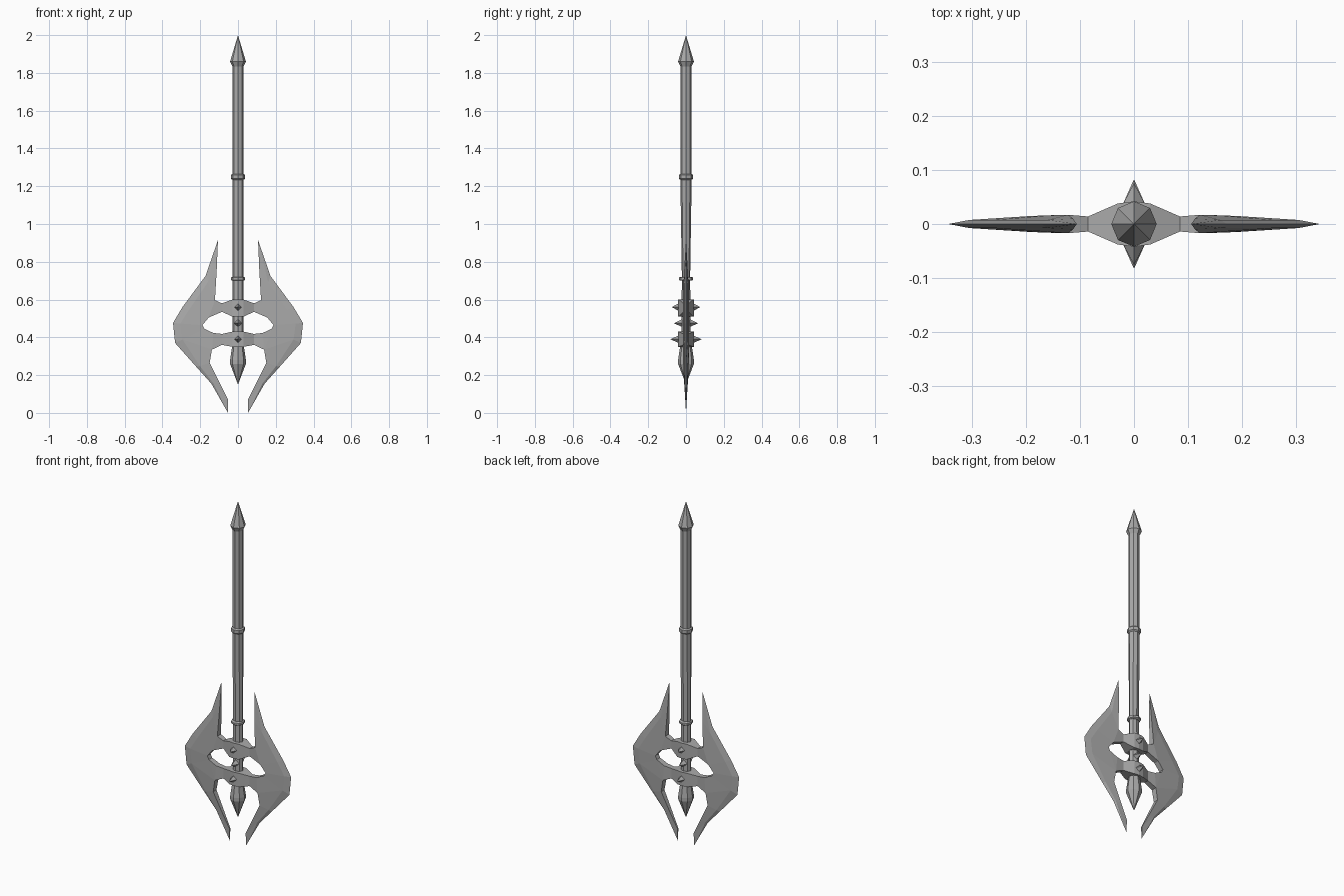
import bpy, bmesh, math

if "Cube" in bpy.data.objects:
    bpy.data.objects.remove(bpy.data.objects["Cube"], do_unlink=True)

steel = bpy.data.materials.new("grey steel")
steel.use_nodes = True
GREY = (0.4, 0.4, 0.4, 1)
steel.diffuse_color = GREY
steel.node_tree.nodes["Principled BSDF"].inputs["Base Color"].default_value = GREY


def finish(name, bm):
    bmesh.ops.recalc_face_normals(bm, faces=bm.faces)
    mesh = bpy.data.meshes.new(name)
    bm.to_mesh(mesh)
    bm.free()
    mesh.materials.append(steel)
    obj = bpy.data.objects.new(name, mesh)
    bpy.context.collection.objects.link(obj)
    return obj


def lathe(name, profile, sides=8):
    """Stack of elliptical rings given as (z, x radius, y radius)."""
    bm = bmesh.new()
    rings = []
    for z, rx, ry in profile:
        angles = [2 * math.pi * i / sides for i in range(sides)]
        rings.append([bm.verts.new((rx * math.cos(a), ry * math.sin(a), z)) for a in angles])
    for low, high in zip(rings, rings[1:]):
        for i in range(sides):
            j = (i + 1) % sides
            bm.faces.new((low[i], low[j], high[j], high[i]))
    bm.faces.new(rings[0])
    bm.faces.new(rings[-1])
    bmesh.ops.remove_doubles(bm, verts=bm.verts, dist=0.0005)
    return finish(name, bm)


# Shaft, end points and collars
lathe("shaft", [(0.3, 0.03, 0.025), (0.72, 0.03, 0.022), (1.24, 0.03, 0.03), (1.85, 0.03, 0.03)])
lathe("top_point", [(1.835, 0.03, 0.03), (1.86, 0.042, 0.042), (2.0, 0, 0)])
lathe("bottom_point", [(0.15, 0, 0), (0.26, 0.042, 0.042), (0.28, 0.042, 0.042), (0.36, 0.03, 0.03)])
for name, z, h, r in (("middle_collar", 1.25, 0.016, 0.037), ("lower_collar", 0.71, 0.01, 0.037)):
    lathe(name, [(z - h, 0.03, 0.03), (z - h * 0.6, r, r), (z + h * 0.6, r, r), (z + h, 0.03, 0.03)])

# Half blade outline: x, z, half thickness
P = {
    # upper arm
    "a0": (0, .60, .042), "a1": (.03, .60, .038), "a2": (.085, .58, .014), "a3": (.122, .597, .017),
    "b0": (0, .51, .042), "b1": (.03, .51, .038), "b2": (.085, .535, .014), "b3": (.155, .505, .016),
    # lower arm
    "c0": (0, .43, .042), "c1": (.03, .43, .038), "c2": (.085, .418, .014), "c3": (.13, .423, .017),
    "d0": (0, .35, .042), "d1": (.03, .35, .038), "d2": (.085, .36, .014), "d3": (.138, .335, .017),
    # opening corner and inner horn edges
    "h": (.188, .465, .015), "k": (.178, .445, .015), "n": (.113, .75, .01),
    "e": (.15, .265, .015), "f": (.098, .16, .01), "g": (.052, .07, .004),
    # cutting edge
    "o0": (.106, .915, 0), "o1": (.172, .725, 0), "o2": (.294, .56, 0), "o3": (.344, .476, 0),
    "o4": (.333, .37, 0), "o5": (.22, .243, 0), "o6": (.141, .155, 0), "o7": (.053, 0, 0),
}
# Bevel line just inside the cutting edge
for i, inner in enumerate(("a3", "b3", "h", "k", "e", "f"), start=1):
    (ox, oz, _), (px, pz, _) = P[f"o{i}"], P[inner]
    P[f"m{i}"] = (ox + (px - ox) * 0.25, oz + (pz - oz) * 0.25, 0.0075)

FACES = [f"{u}{i} {v}{i} {v}{i+1} {u}{i+1}" for u, v in ("ab", "cd") for i in range(3)]
FACES += [f"m{i} m{i+1} o{i+1} o{i}" for i in range(1, 6)]
FACES += ["o0 n m1", "o0 m1 o1", "n a3 m1", "a3 b3 m2 m1", "b3 h m3 m2", "h k m4 m3",
          "k c3 d3", "k d3 m4", "d3 e m5 m4", "e f m6 m5", "f g m6", "g o7 m6", "o7 o6 m6"]

bm = bmesh.new()
front, back = {}, {}
for key, (x, z, t) in P.items():
    front[key] = bm.verts.new((x, -t, z))
    back[key] = bm.verts.new((x, t, z)) if t else front[key]
edge_use = {}
for text in FACES:
    keys = text.split()
    bm.faces.new([front[k] for k in keys])
    bm.faces.new([back[k] for k in reversed(keys)])
    for u, v in zip(keys, keys[1:] + keys[:1]):
        edge_use.setdefault(frozenset((u, v)), []).append((u, v))
# Walls along the thick inner edges
for uses in edge_use.values():
    u, v = uses[0]
    on_centre = P[u][0] == 0 and P[v][0] == 0
    if len(uses) == 1 and not on_centre:
        wall = list(dict.fromkeys((front[u], front[v], back[v], back[u])))
        if len(wall) > 2:
            bm.faces.new(wall)
blade = finish("double_blade", bm)
blade.modifiers.new("mirror", "MIRROR").use_axis[0] = True

# Spikes on the front and back of the hub
for name, z, base, tip in (("upper", .56, .036, .076), ("middle", .475, .02, .064), ("lower", .39, .036, .083)):
    for side, s in (("front", -1), ("back", 1)):
        bm = bmesh.new()
        r = 0.021
        ring = [bm.verts.new((dx * r, s * base, z + dz * r)) for dx, dz in ((1, 0), (0, 1), (-1, 0), (0, -1))]
        point = bm.verts.new((0, s * tip, z))
        bm.faces.new(ring)
        for i in range(4):
            bm.faces.new((ring[i], ring[(i + 1) % 4], point))
        finish(f"{name}_{side}_spike", bm)
